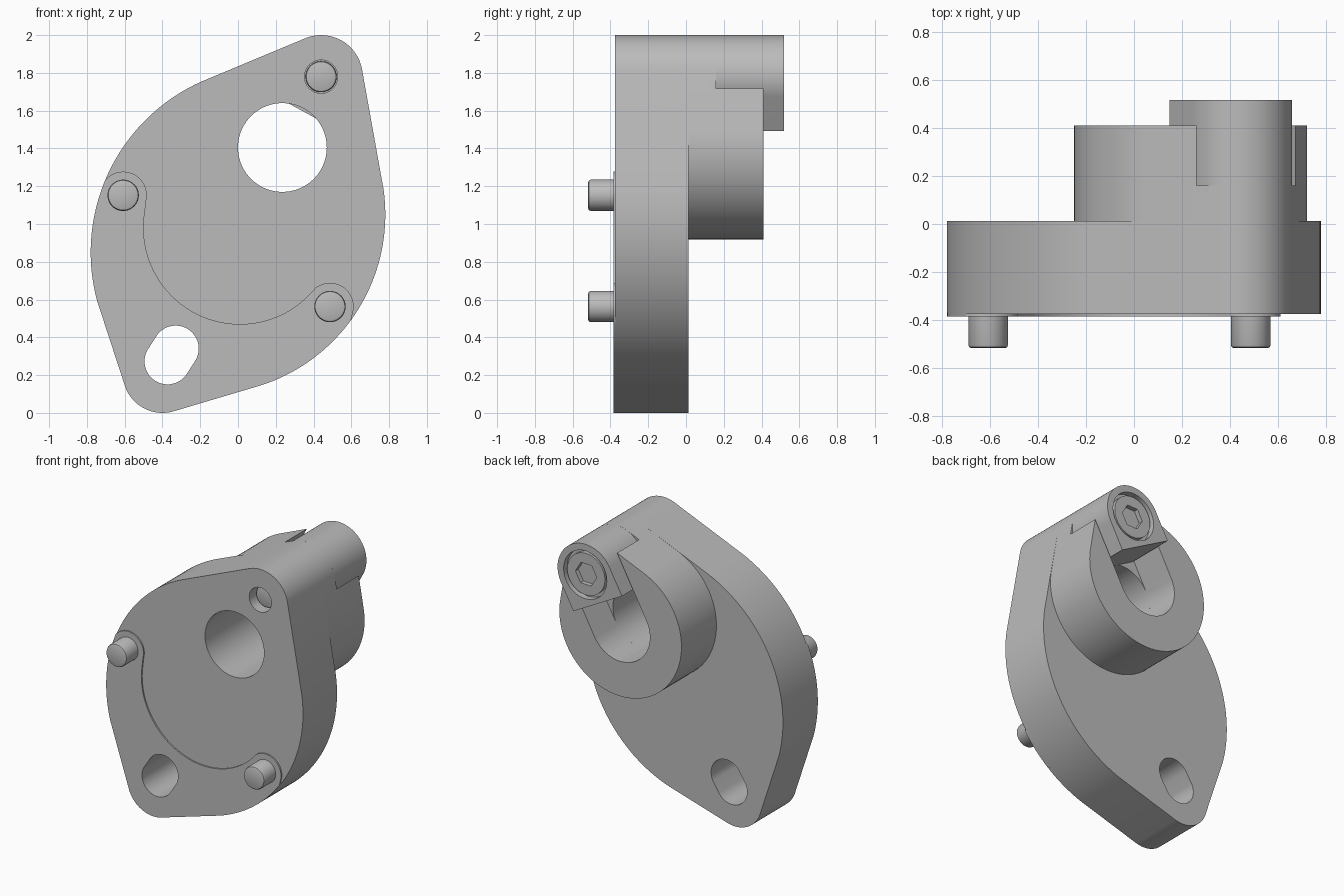
import bpy, bmesh
from math import cos, sin, radians, degrees, atan2
from mathutils import Vector

cube = bpy.data.objects.get("Cube")
if cube:
    bpy.data.objects.remove(cube, do_unlink=True)

metal = bpy.data.materials.new("grey metal")
metal.use_nodes = True
metal.diffuse_color = (0.5, 0.5, 0.5, 1)
metal.node_tree.nodes["Principled BSDF"].inputs["Base Color"].default_value = (0.5, 0.5, 0.5, 1)

HUB, SCREW, FOOT = Vector((0.235, 1.405)), Vector((0.44, 1.78)), Vector((-0.4, 0.21))
AXIS = (SCREW - HUB).normalized()
TILT = degrees(atan2(AXIS.y, AXIS.x))


def arc(centre, r, a0, a1, n=32):
    """Points (x, z) along an arc, angles in degrees."""
    angles = [radians(a0 + (a1 - a0) * i / n) for i in range(n + 1)]
    return [(centre[0] + r * cos(a), centre[1] + r * sin(a)) for a in angles]


def circle(centre, r, n=64, start=0):
    return arc(centre, r, start, start + 360, n)[:-1]


def stadium(a, b, r):
    """Slot outline whose round ends are centred on a and b along the tilt."""
    return arc(b, r, TILT - 90, TILT + 90) + arc(a, r, TILT + 90, TILT + 270)


def prism(name, points, y0, y1, bevel=0):
    """Extrude an (x, z) outline from y0 (front) to y1 (back)."""
    bm = bmesh.new()
    face = bm.faces.new([bm.verts.new((x, y0, z)) for x, z in points])
    new = bmesh.ops.extrude_face_region(bm, geom=[face])["geom"]
    bmesh.ops.translate(bm, verts=[v for v in new if isinstance(v, bmesh.types.BMVert)],
                        vec=(0, y1 - y0, 0))
    bmesh.ops.recalc_face_normals(bm, faces=bm.faces)
    if bevel:
        rim = [e for e in bm.edges if all(abs(v.co.y - y0) < 1e-4 for v in e.verts)]
        bmesh.ops.bevel(bm, geom=rim, offset=bevel, segments=2, profile=0.5, affect='EDGES')
    mesh = bpy.data.meshes.new(name)
    bm.to_mesh(mesh)
    bm.free()
    mesh.materials.append(metal)
    obj = bpy.data.objects.new(name, mesh)
    bpy.context.collection.objects.link(obj)
    return obj


def combine(obj, other, operation='DIFFERENCE'):
    """Apply a boolean and discard the second solid."""
    other.hide_render = True
    mod = obj.modifiers.new("combine", 'BOOLEAN')
    mod.operation, mod.object, mod.solver = operation, other, 'EXACT'
    bpy.context.view_layer.objects.active = obj
    bpy.ops.object.modifier_apply(modifier=mod.name)
    bpy.data.objects.remove(other, do_unlink=True)


# Flange outline: two wide arcs joined to two small corners by straight flanks
LEFT, RIGHT = (0.21, 0.85), (-0.17, 1.05)
foot_corner = arc(FOOT, 0.21, 195, 287, 20)
outline = (arc(SCREW, 0.22, 10, 112, 24) + arc(LEFT, 0.99, 114, 195, 40)
           + foot_corner + arc(RIGHT, 0.95, -72, 8, 40))
body = prism("flange_body", outline, -0.375, 0.012)

# Clamp hub, its flanks flush with the flange
hub = prism("hub", arc(SCREW, 0.22, 10, 112, 24) + arc(HUB, 0.486, 112, 370, 72), -0.1, 0.41)
combine(body, hub, 'UNION')


# Bore, clamp slot, foot slot and front screw hole
def foot_slot():
    return prism("foot_slot", stadium((-0.373, 0.273), (-0.33, 0.34), 0.122), -1, 1)


combine(body, prism("clamp_slot", stadium(HUB, HUB + AXIS, 0.235), 0.16, 1))
combine(body, prism("bore", circle(HUB, 0.235, 72), -1, 1))
combine(body, foot_slot())
combine(body, prism("screw_hole", circle(SCREW, 0.088, 48), -1, -0.27))

# Raised crescent pad on the front with a round boss at each pin
PINS = {"left_pin": (0.487, 0.563), "right_pin": (-0.608, 1.152)}
pad_outline = (arc(LEFT, 0.99, 157, 195, 24) + foot_corner
               + arc(RIGHT, 0.95, -72, -36, 24)
               + arc(PINS["left_pin"], 0.125, -10, 128, 24)
               + arc((0.01, 0.98), 0.51, -44, -186, 48)
               + arc(PINS["right_pin"], 0.125, -12, 136, 24))
pad = prism("raised_pad", pad_outline, -0.385, -0.37)
combine(pad, foot_slot())

# Locating pins
parts = [body, pad]
for name, centre in PINS.items():
    parts.append(prism(name, circle(centre, 0.083, 40), -0.518, -0.3, bevel=0.014))

# Screw block: round outside, flat towards the bore, with a counterbore
side = Vector((AXIS.y, -AXIS.x)) * 0.22
inner = SCREW - AXIS * 0.207
block = prism("screw_block", [inner - side, inner + side]
              + arc(SCREW, 0.22, TILT - 90, TILT + 90, 36), 0.15, 0.518)
combine(block, prism("counterbore", circle(SCREW, 0.172), 0.475, 1))
parts.append(block)

# Socket screw with a hexagonal recess, and its tip in the front hole
head = prism("screw_head", circle(SCREW, 0.15), 0.4, 0.508)
combine(head, prism("hex_socket", circle(SCREW, 0.085, 6, TILT), 0.43, 1))
parts.append(head)
parts.append(prism("screw_tip", circle(SCREW, 0.082, 48), -0.31, -0.2, bevel=0.012))

# Smooth curved walls, keep edges sharp
for obj in bpy.context.view_layer.objects:
    obj.select_set(obj in parts)
bpy.context.view_layer.objects.active = body
bpy.ops.object.shade_smooth_by_angle(angle=radians(30))
